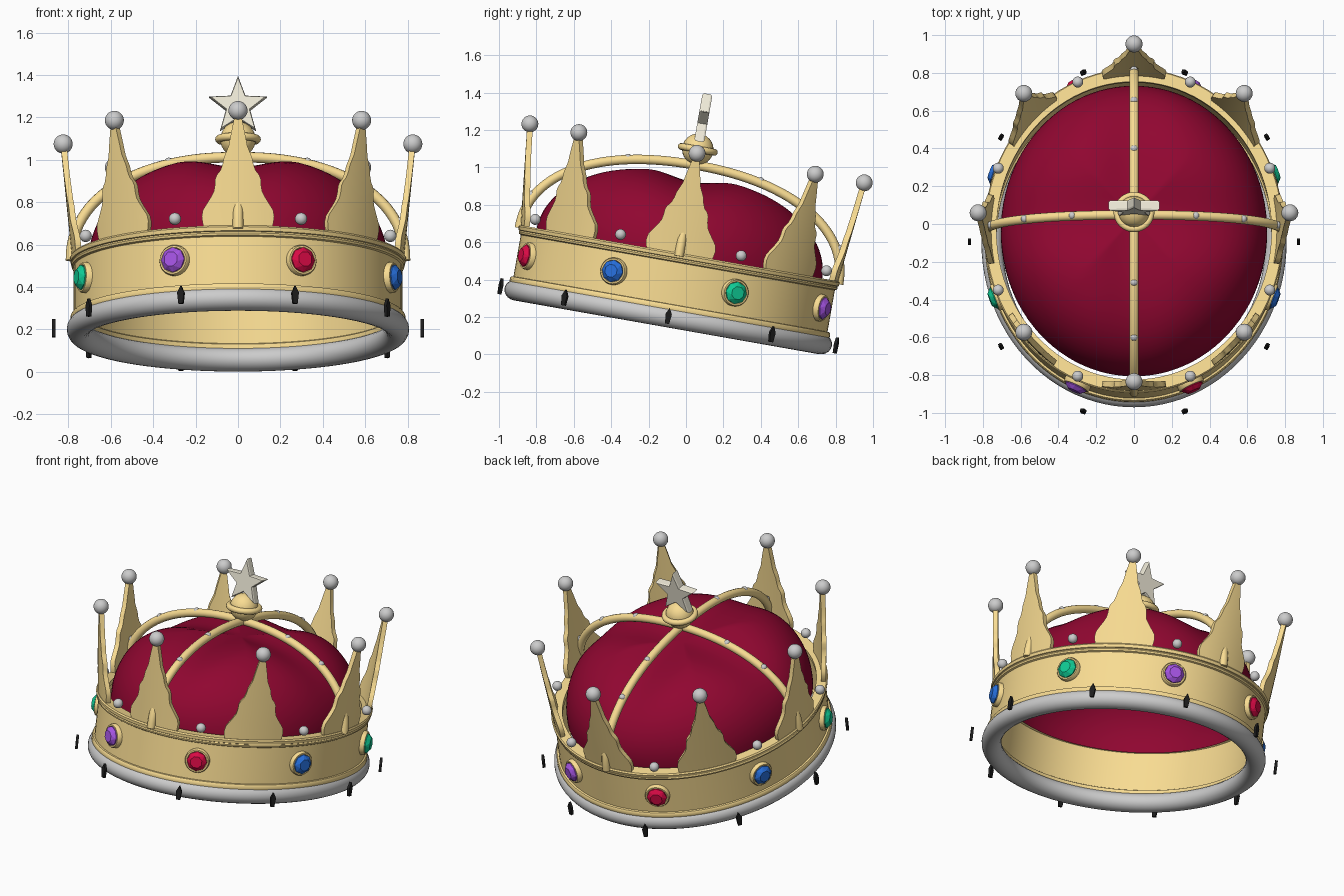
import bpy, bmesh
from math import sin, cos, pi, radians, exp
from mathutils import Matrix, Vector

if "Cube" in bpy.data.objects:
    bpy.data.objects.remove(bpy.data.objects["Cube"])

OVAL = 1.1                                   # the crown is deeper than wide
TILT = Matrix.Translation((0, -0.095, 0.2)) @ Matrix.Rotation(radians(-10), 4, 'X')


def material(name, rgb):
    m = bpy.data.materials.new(name)
    m.diffuse_color = (*rgb, 1)
    m.use_nodes = True
    m.node_tree.nodes["Principled BSDF"].inputs["Base Color"].default_value = m.diffuse_color
    return m


GOLD = material("gold", (0.95, 0.72, 0.29))
VELVET = material("velvet", (0.28, 0.002, 0.03))
FUR = material("fur", (1.0, 1.0, 0.98))
PEARL = material("pearl", (0.95, 0.95, 0.93))
SILVER = material("star_silver", (0.88, 0.84, 0.70))
BLACK = material("black", (0.012, 0.012, 0.012))
GEMS = [material("red_gem", (0.70, 0.003, 0.06)), material("blue_gem", (0.02, 0.16, 0.72)),
        material("green_gem", (0.005, 0.60, 0.30)), material("purple_gem", (0.38, 0.09, 0.78))]


def finish(name, bm, mat, angle=35):
    bmesh.ops.recalc_face_normals(bm, faces=bm.faces)
    me = bpy.data.meshes.new(name)
    bm.to_mesh(me)
    bm.free()
    me.transform(TILT)
    me.materials.append(mat)
    for p in me.polygons:
        p.use_smooth = angle > 0
    if angle:
        me.set_sharp_from_angle(angle=radians(angle))
    ob = bpy.data.objects.new(name, me)
    bpy.context.collection.objects.link(ob)
    return ob


def spot(t, r, z):
    return Vector((r * cos(t), OVAL * r * sin(t), z))


def frame(t, r, z):
    """Frame on the oval: local x sideways, y up, z outward."""
    n = Vector((cos(t), sin(t) / OVAL, 0)).normalized()
    up = Vector((0, 0, 1))
    m = Matrix((up.cross(n), up, n)).transposed().to_4x4()
    return Matrix.Translation(spot(t, r, z)) @ m


def bridge(bm, loops, closed=False, cap=False):
    n = len(loops[0])
    for k in range(len(loops) if closed else len(loops) - 1):
        a, b = loops[k], loops[(k + 1) % len(loops)]
        for i in range(n):
            j = (i + 1) % n
            bm.faces.new((a[i], a[j], b[j], b[i]))
    if cap:
        bm.faces.new(loops[0])
        bm.faces.new(loops[-1])


def lathe(name, profile, mat, oval=True, segs=96, angle=35):
    bm = bmesh.new()
    k = OVAL if oval else 1
    loops = [[bm.verts.new((r * cos(2 * pi * i / segs), k * r * sin(2 * pi * i / segs), z))
              for i in range(segs)] for r, z in profile]
    bridge(bm, loops, closed=True)
    return finish(name, bm, mat, angle)


def circle(r, z, tube, n=20):
    return [(r + tube * cos(2 * pi * i / n), z + tube * sin(2 * pi * i / n)) for i in range(n)]


def balls(name, centres, radius, mat):
    bm = bmesh.new()
    for c in centres:
        bmesh.ops.create_uvsphere(bm, u_segments=24, v_segments=14, radius=radius,
                                  matrix=Matrix.Translation(c))
    finish(name, bm, mat, 60)


# fur trim and gold band with raised mouldings
lathe("fur_trim", circle(0.752, 0, 0.056), FUR, angle=80)
lathe("gold_band", [(0.728, 0.03), (0.785, 0.03), (0.79, 0.038), (0.79, 0.06), (0.785, 0.068),
                    (0.775, 0.07), (0.775, 0.295), (0.784, 0.3), (0.787, 0.31), (0.784, 0.317),
                    (0.79, 0.32), (0.793, 0.338), (0.787, 0.346), (0.728, 0.346), (0.728, 0.315),
                    (0.737, 0.31), (0.737, 0.075), (0.728, 0.07)], GOLD)

# dark fur tails round the trim
bm = bmesh.new()
for k in range(10):
    m = frame(k * pi / 5, 0.87, 0.003)
    outline = [(0, 0.046), (-0.017, 0.012), (-0.011, -0.04), (0.011, -0.04), (0.017, 0.012)]
    bridge(bm, [[bm.verts.new(m @ Vector((x, y, d))) for x, y in outline]
                for d in (-0.008, 0.008)], cap=True)
finish("fur_tails", bm, BLACK, 0)

# velvet cushion: dome pressed in below the two arches, open underneath
bm = bmesh.new()
loops, segs, rings = [], 96, 28
for k in range(1, rings + 1):
    rho = sin(k / rings * pi / 2)
    loop = []
    for i in range(segs):
        t = 2 * pi * i / segs
        p = spot(t, 0.705 * rho, 0)
        groove = max(exp(-(p.x / 0.18) ** 2), exp(-(p.y / 0.2) ** 2))
        h = 0.458 * max(0, 1 - rho ** 3) ** 0.5 * (1 - 0.13 * groove)
        loop.append(bm.verts.new((p.x, p.y, 0.335 + h)))
    loops.append(loop)
loops.append([bm.verts.new(spot(2 * pi * i / segs, 0.705, 0.3)) for i in range(segs)])
bridge(bm, loops)
bm.faces.new(loops[0])
finish("velvet_cushion", bm, VELVET, 60)


# two crossing arches with pearls
def arch_height(u):
    return 0.33 + 0.495 * max(0, 1 - abs(u) ** 2.2) ** (1 / 2.2)


arch_pearls = []
for name, axis in (("side_arch", Vector((0.788, 0, 0))), ("front_arch", Vector((0, 0.788 * OVAL, 0)))):
    cu = bpy.data.curves.new(name, 'CURVE')
    cu.dimensions = '3D'
    cu.bevel_depth = 0.025
    cu.bevel_resolution = 4
    cu.use_fill_caps = True
    sp = cu.splines.new('POLY')
    sp.points.add(64)
    for i, pt in enumerate(sp.points):
        a = pi * i / 64
        c, s = cos(a), sin(a)
        u = (1 if c > 0 else -1) * abs(c) ** (2 / 2.2)
        pt.co = (*(axis * u + Vector((0, 0, arch_height(u)))), 1)
    cu.materials.append(GOLD)
    ob = bpy.data.objects.new(name, cu)
    ob.matrix_world = TILT
    bpy.context.collection.objects.link(ob)
    for u in (0.41, 0.725, 0.95):
        for s in (-1, 1):
            arch_pearls.append(axis * s * u * 1.012 + Vector((0, 0, arch_height(u) + 0.01)))
balls("arch_pearls", arch_pearls, 0.02, PEARL)

# eight wavy spires, curved with the band and leaning outward
SPIRE = [(0.34, 0.163), (0.36, 0.168), (0.39, 0.172), (0.42, 0.166), (0.445, 0.15), (0.475, 0.13),
         (0.505, 0.113), (0.535, 0.107), (0.565, 0.105), (0.585, 0.097), (0.605, 0.081),
         (0.635, 0.07), (0.665, 0.064), (0.69, 0.054), (0.72, 0.042), (0.78, 0.031), (0.865, 0.014)]
for k in range(8):
    t = k * pi / 4
    bm = bmesh.new()
    loops = []
    for z, w in SPIRE:
        r = 0.769 + 0.053 * (z - 0.335) / 0.535
        us = [-1 + i / 4 for i in range(9)]
        ring = [(u, 0.014) for u in us] + [(u, -0.014) for u in reversed(us)]
        loops.append([bm.verts.new(spot(t + u * w / 0.785, r + d, z)) for u, d in ring])
    bridge(bm, loops, cap=True)
    finish(f"spire_{k + 1}", bm, GOLD)
balls("spire_pearls", [spot(k * pi / 4, 0.825, 0.888) for k in range(8)], 0.045, PEARL)
balls("band_pearls", [spot((k + 0.5) * pi / 4, 0.778, 0.39) for k in range(8)], 0.029, PEARL)

# faceted gems in round gold settings
settings = bmesh.new()
for k in range(8):
    m = frame((k - 1.5) * pi / 4, 0.78, 0.19)
    loops = [[settings.verts.new(m @ Vector((r * cos(2 * pi * i / 32), r * sin(2 * pi * i / 32), d)))
              for i in range(32)]
             for r, d in ((0.073, -0.02), (0.073, 0.012), (0.068, 0.02), (0.06, 0.02), (0.054, 0.012))]
    bridge(settings, loops, cap=True)
    bm = bmesh.new()
    loops = [[bm.verts.new(m @ Vector((r * cos((i + o) * pi / 4), r * sin((i + o) * pi / 4), d)))
              for i in range(8)] for r, d, o in ((0.06, 0.008, 0), (0.06, 0.024, 0), (0.036, 0.046, 0.5))]
    bridge(bm, loops[:2])
    for i in range(8):
        a, b = loops[1], loops[2]
        bm.faces.new((a[i], a[(i + 1) % 8], b[i]))
        bm.faces.new((a[(i + 1) % 8], b[(i + 1) % 8], b[i]))
    bm.faces.new(loops[2])
    bm.faces.new(loops[0])
    finish(f"gem_{k + 1}", bm, GEMS[k % 4], 0)
finish("gem_settings", settings, GOLD)

# orb with collar, topped by a star
balls("orb", [Vector((0, 0, 0.91))], 0.084, GOLD)
lathe("orb_collar", circle(0.09, 0.91, 0.018, 12), GOLD, oval=False, segs=48, angle=80)
bm = bmesh.new()
rims = []
for scale, y in ((0.93, -0.027), (1, -0.018), (1, 0.018), (0.93, 0.027)):
    rims.append([bm.verts.new((r * scale * sin(i * pi / 5), y, 1.068 + r * scale * cos(i * pi / 5)))
                 for i in range(10) for r in [0.06 if i % 2 else 0.143]])
bridge(bm, rims, cap=True)
finish("star", bm, SILVER, 0)
